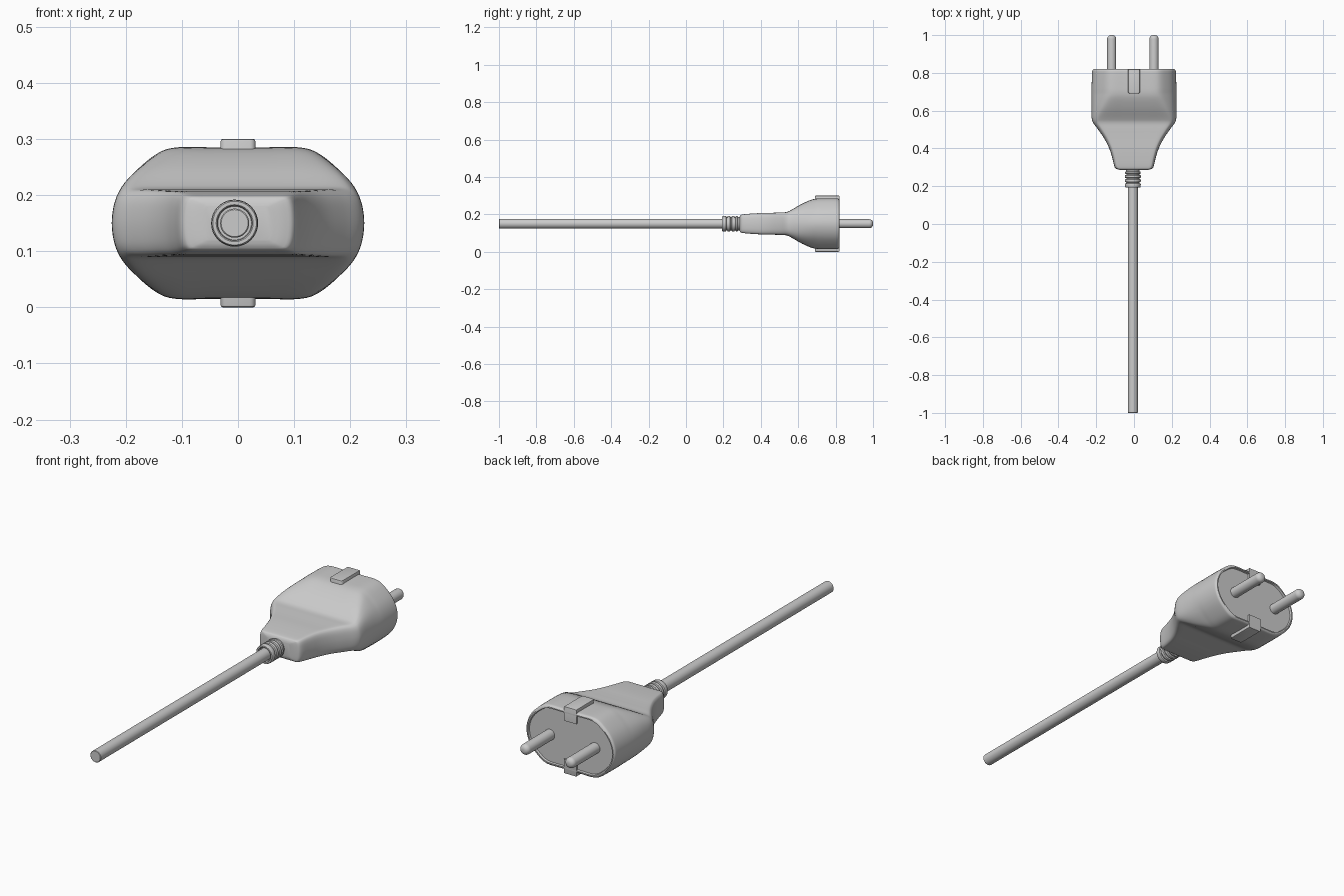
import bpy, bmesh, math
from mathutils import Vector

if "Cube" in bpy.data.objects:
    bpy.data.objects.remove(bpy.data.objects["Cube"])

ZC = 0.15          # height of the plug axis
XC = -0.006        # slight sideways offset of cable and pins


def spline(pts, steps, closed=False):
    """Catmull-Rom samples through tuples of any length."""
    n, out = len(pts), []
    get = (lambda i: pts[i % n]) if closed else (lambda i: pts[max(0, min(n - 1, i))])
    for i in range(n if closed else n - 1):
        quad = [get(i + k) for k in (-1, 0, 1, 2)]
        for s in range(steps):
            u = s / steps
            out.append(tuple(
                0.5 * (2 * b + (c - a) * u + (2 * a - 5 * b + 4 * c - d) * u * u
                       + (3 * b - a - 3 * c + d) * u ** 3)
                for a, b, c, d in zip(*quad)))
    if not closed:
        out.append(tuple(pts[-1]))
    return out


def loft(name, rings, angle=35):
    """Skin a list of equally long closed rings and cap both ends."""
    bm = bmesh.new()
    rows = [[bm.verts.new(p) for p in ring] for ring in rings]
    n = len(rows[0])
    for a, b in zip(rows, rows[1:]):
        for i in range(n):
            j = (i + 1) % n
            bm.faces.new((a[i], a[j], b[j], b[i]))
    bm.faces.new(rows[0])
    bm.faces.new(rows[-1])
    bmesh.ops.recalc_face_normals(bm, faces=bm.faces)
    return finish(name, bm, angle)


def finish(name, bm, angle=35):
    mesh = bpy.data.meshes.new(name)
    bm.to_mesh(mesh)
    bm.free()
    ob = bpy.data.objects.new(name, mesh)
    bpy.context.collection.objects.link(ob)
    bpy.ops.object.select_all(action='DESELECT')
    bpy.context.view_layer.objects.active = ob
    ob.select_set(True)
    bpy.ops.object.shade_smooth_by_angle(angle=math.radians(angle))
    return ob


def turned(name, profile, x, segs=32):
    """Solid of revolution along y from (y, radius) pairs."""
    return loft(name, [[(x + r * math.cos(2 * math.pi * i / segs), y,
                         ZC + r * math.sin(2 * math.pi * i / segs))
                        for i in range(segs)] for y, r in profile])


# Body: quarter sections for the wide socket end and the thin grip end
WIDE = [(1, 0), (.97, .28), (.89, .54), (.76, .77), (.62, .94), (.48, 1), (.24, 1), (0, 1)]
THIN = [(1, 0), (.99, .4), (.965, .7), (.92, .9), (.84, .99), (.6, 1), (.3, 1), (0, 1)]


def section(y, w, h, t):
    t = max(0, min(1, t))
    q = [(w * (a[0] + (b[0] - a[0]) * t), h * (a[1] + (b[1] - a[1]) * t))
         for a, b in zip(THIN, WIDE)]
    half = q + [(-x, z) for x, z in q[-2::-1]]
    full = half + [(x, -z) for x, z in half[-2:0:-1]]
    return [(x, y, ZC + z) for x, z in spline(full, 4, True)]


# Stations: y, half width, half height, blend from thin to wide
stations = [(.285, .06, .030, 0), (.289, .085, .042, 0), (.300, .102, .049, 0),
            (.35, .115, .054, 0), (.40, .131, .057, 0), (.45, .156, .058, 0),
            (.50, .190, .060, 0), (.535, .216, .062, .03), (.56, .224, .072, .12),
            (.61, .225, .101, .5), (.66, .225, .124, .85), (.695, .225, .133, 1),
            (.74, .224, .135, 1), (.80, .222, .135, 1), (.814, .220, .133, 1),
            (.82, .214, .127, 1)]
rings = [section(*s) for s in spline(stations, 4)]
# Rim and slightly recessed contact face
rings += [section(.82, .209, .122, 1), section(.811, .207, .120, 1)]
loft("plug_body", rings)

# Earth clip tabs on top and bottom
for name, z in (("top_tab", .268), ("bottom_tab", .032)):
    bm = bmesh.new()
    bmesh.ops.create_cube(bm, size=1)
    bmesh.ops.scale(bm, vec=(.062, .13, .064), verts=bm.verts)
    bmesh.ops.translate(bm, vec=(0, .755, z), verts=bm.verts)
    upright = [e for e in bm.edges
               if abs(e.verts[0].co.z - e.verts[1].co.z) > .01
               and e.verts[0].co.y < .75]
    bmesh.ops.bevel(bm, geom=upright, offset=.01, segments=4, profile=.5,
                    affect='EDGES')
    outer = [e for e in bm.edges
             if all(abs(v.co.z - ZC) > .14 for v in e.verts)]
    bmesh.ops.bevel(bm, geom=outer, offset=.004, segments=2, profile=.5,
                    affect='EDGES')
    finish(name, bm)

# Contact pins with rounded tips
R = .024
pin = [(.79, R)] + [(1 - .02 + .02 * math.sin(a), .004 + .02 * math.cos(a))
                    for a in [i * math.pi / 16 for i in range(9)]]
for name, side in (("left_pin", -1), ("right_pin", 1)):
    turned(name, pin, XC + side * .112)

# Ribbed strain relief with an open collar around the cable
relief = [(.21, .030), (.195, .031), (.193, .033), (.193, .039), (.196, .041)]
for y in (.212, .234, .256):
    relief += [(y, .042), (y + .002, .041), (y + .004, .035),
               (y + .009, .035), (y + .011, .041), (y + .013, .042)]
relief += [(.276, .041), (.278, .036), (.31, .036)]
turned("strain_relief", relief, XC)

# Cable
turned("cable", [(-1, .024), (-.998, .026), (.24, .026)], XC)
